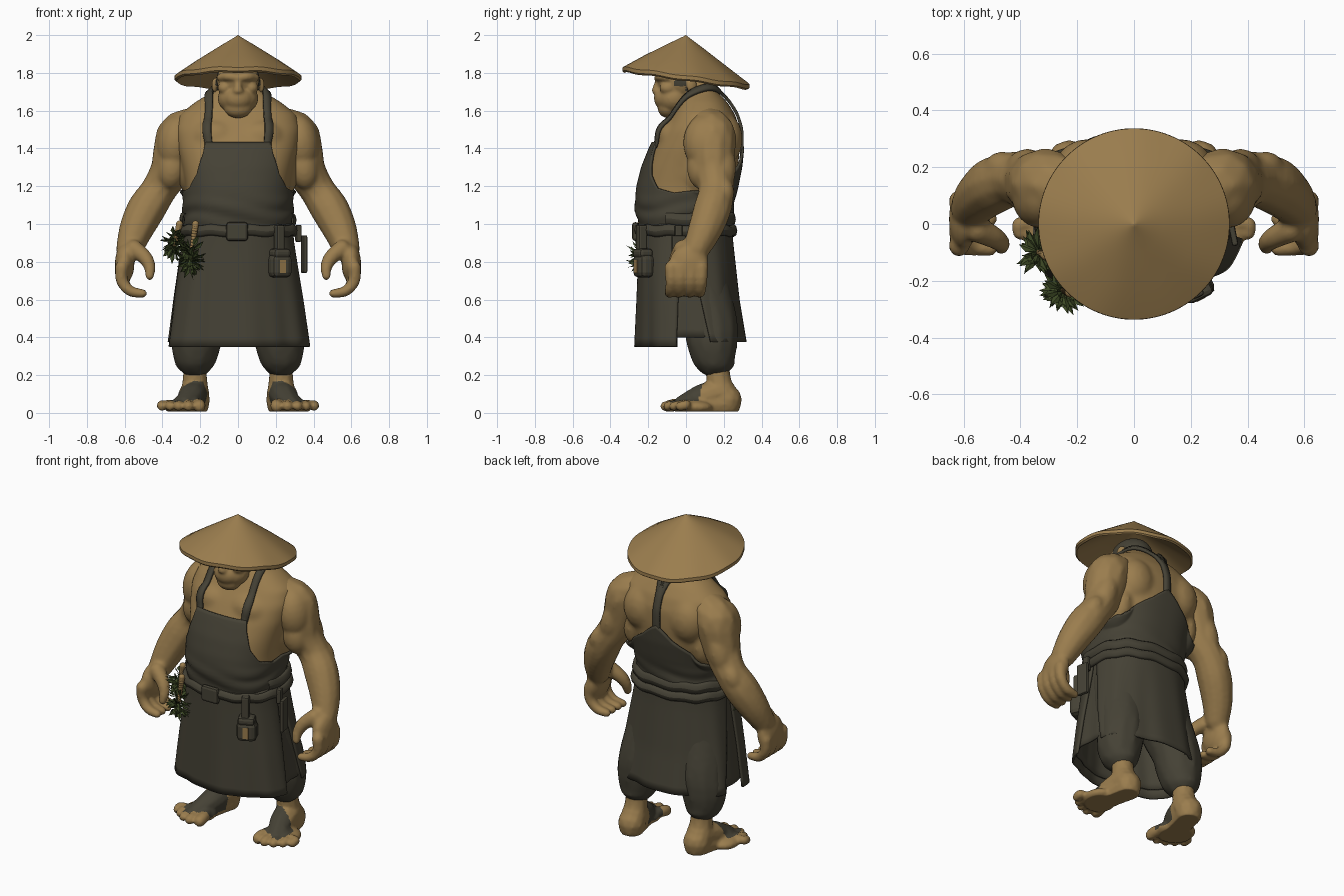
import bpy, bmesh, math, random
from mathutils import Vector, Matrix

if "Cube" in bpy.data.objects:
    bpy.data.objects.remove(bpy.data.objects["Cube"])
random.seed(4)

def material(name, col):
    m = bpy.data.materials.new(name)
    m.diffuse_color = (*col, 1)
    m.use_nodes = True
    m.node_tree.nodes["Principled BSDF"].inputs["Base Color"].default_value = m.diffuse_color
    return m
TAN = material("tan skin and straw", (0.325, 0.205, 0.076))
DARK = material("dark cloth", (0.06, 0.054, 0.036))
GREEN = material("leaf green", (0.045, 0.065, 0.018))

def finish(name, bm, *mats, smooth=True):
    me = bpy.data.meshes.new(name)
    bm.to_mesh(me)
    bm.free()
    ob = bpy.data.objects.new(name, me)
    bpy.context.collection.objects.link(ob)
    for m in mats:
        me.materials.append(m)
    if smooth:
        me.shade_smooth()
    return ob

def mod(ob, kind, **kw):
    m = ob.modifiers.new(kind, kind)
    for k, v in kw.items():
        setattr(m, k, v)

def bake(ob):
    me = bpy.data.meshes.new_from_object(ob.evaluated_get(bpy.context.evaluated_depsgraph_get()))
    ob.modifiers.clear()
    ob.data = me
    me.shade_smooth()

def ball(bm, loc, rad, rot=(0, 0, 0)):
    turn = Matrix.Rotation(rot[2], 4, 'Z') @ Matrix.Rotation(rot[1], 4, 'Y') @ Matrix.Rotation(rot[0], 4, 'X')
    bmesh.ops.create_icosphere(bm, subdivisions=3, radius=1,
                               matrix=Matrix.Translation(loc) @ turn @ Matrix.Diagonal((*rad, 1)))

def spline(pts, n):
    """Catmull-Rom through tuples of any size."""
    P = [Vector(p) for p in pts]
    P = [P[0]] + P + [P[-1]]
    out = []
    for i in range(1, len(P) - 2):
        a, b, c, d = P[i - 1:i + 3]
        for k in range(n):
            t = k / n
            out.append(0.5 * (2 * b + (c - a) * t + (2 * a - 5 * b + 4 * c - d) * t * t + (3 * b - a - 3 * c + d) * t ** 3))
    return out + [P[-2]]

def chain(bm, pts, n=5):
    for p in spline(pts, n):
        bmesh.ops.create_icosphere(bm, subdivisions=2, radius=p[3], matrix=Matrix.Translation(p[:3]))

def organic(name, bm, voxel, mirror=False, smooth=4, mats=(TAN,)):
    ob = finish(name, bm, *mats)
    if mirror:
        mod(ob, 'MIRROR', use_mirror_merge=False)
    mod(ob, 'REMESH', mode='VOXEL', voxel_size=voxel)
    mod(ob, 'SMOOTH', factor=0.5, iterations=smooth)
    bake(ob)
    ob.data.materials.clear()
    for m in mats:
        ob.data.materials.append(m)
    return ob

def lerp(table, z):
    if z <= table[0][0]:
        return table[0][1:]
    for a, b in zip(table, table[1:]):
        if z <= b[0]:
            t = (z - a[0]) / (b[0] - a[0])
            return [p + (q - p) * t for p, q in zip(a[1:], b[1:])]
    return table[-1][1:]

def around(table, phi, z, off=0.0):
    """Point on a superellipse section; phi runs from the front (-y)."""
    rx, yf, yb = lerp(table, z)
    s, c = math.sin(phi), math.cos(phi)
    e = 0.84
    return (math.copysign(abs(s) ** e, s) * (rx + off),
            (yf + yb) / 2 - math.copysign(abs(c) ** e, c) * ((yb - yf) / 2 + off), z)

def grid(bm, f, us, vs, closed=False, caps=False):
    rows = [[bm.verts.new(f(u, v)) for u in us] for v in vs]
    n = len(us)
    for a, b in zip(rows, rows[1:]):
        for i in range(n if closed else n - 1):
            j = (i + 1) % n
            bm.faces.new((a[i], a[j], b[j], b[i]))
    if caps:
        bm.faces.new(rows[0][::-1])
        bm.faces.new(rows[-1])

def degs(a, b, step):
    n = round((b - a) / step)
    return [math.radians(a + (b - a) * i / n) for i in range(n + 1)]
def steps(a, b, n):
    return [a + (b - a) * i / n for i in range(n + 1)]
CIRCLE = degs(0, 357, 3)

# Torso: lofted sections plus chest and back muscles   (z, half width, front y, back y)
BODY = [(0.85, .26, -.21, .22), (1.0, .265, -.23, .22), (1.1, .27, -.25, .23), (1.2, .275, -.24, .255),
        (1.3, .295, -.215, .275), (1.4, .32, -.175, .285), (1.5, .335, -.125, .285), (1.58, .31, -.075, .26),
        (1.65, .22, -.035, .215), (1.7, .135, -.01, .165), (1.76, .095, -.02, .13)]
bm = bmesh.new()
grid(bm, lambda u, v: around(BODY, u, v), CIRCLE, steps(.85, 1.76, 40), True, True)
for s in (-1, 1):
    ball(bm, (s * .12, -.07, 1.46), (.12, .08, .09))
    ball(bm, (s * .16, .2, 1.45), (.12, .1, .14))
    ball(bm, (s * .24, .1, 1.3), (.085, .14, .16))
torso = organic("torso", bm, .014, smooth=8)

# Arms with hands, mirrored
bm = bmesh.new()
chain(bm, [(.24, .12, 1.5, .12), (.305, .14, 1.465, .127), (.332, .14, 1.38, .122), (.36, .145, 1.28, .108),
           (.42, .16, 1.18, .096), (.485, .14, 1.08, .103), (.54, .1, .97, .092), (.575, .055, .87, .073)], 6)
ball(bm, (.33, .1, 1.43), (.1, .115, .15), (0, -.15, 0))
ball(bm, (.345, .085, 1.3), (.08, .08, .12), (0, -.2, 0))
ball(bm, (.375, .19, 1.3), (.07, .075, .14), (0, -.3, 0))
ball(bm, (.465, .2, 1.17), (.055, .055, .08), (0, -.5, 0))
ball(bm, (.6, .015, .79), (.052, .105, .105))
for y in (-.078, -.028, .028, .082):
    chain(bm, [(.615, y, .77, .038), (.615, y, .70, .033), (.57, y - .005, .645, .03), (.505, y - .01, .632, .026)])
chain(bm, [(.55, -.02, .87, .048), (.49, -.05, .82, .04), (.467, -.07, .77, .032), (.468, -.085, .725, .025)])
organic("arms", bm, .011, True, 7)

# Feet with toes; the wrap over the instep is coloured by position
bm = bmesh.new()
chain(bm, [(.228, .165, .32, .068), (.228, .17, .2, .066), (.228, .185, .12, .075), (.228, .215, .07, .082)])
chain(bm, [(.228, .19, .11, .078), (.245, .1, .085, .075), (.265, .03, .06, .062), (.28, -.02, .045, .048)])
chain(bm, [(.228, .215, .05, .078), (.25, .12, .04, .072), (.275, .02, .035, .075)])
ball(bm, (.275, .02, .035), (.098, .1, .047))
ball(bm, (.315, .04, .03), (.075, .1, .038))
for x0, x, y, r in ((.22, .205, -.09, .034), (.26, .262, -.11, .027), (.3, .315, -.095, .026), (.33, .36, -.065, .025), (.35, .402, -.03, .026)):
    chain(bm, [(x0, .0, .045, r), (x, y + .03, .042, r), (x, y, .035, r)], 4)
feet = organic("feet", bm, .009, True, 3, (TAN, DARK))
for v in feet.data.vertices:
    v.co.z = max(v.co.z, .008)
for p in feet.data.polygons:
    x, y, z = p.center
    p.material_index = int(z > .035 + max(0, abs(x) - .28) * .4 and -.055 < y + (abs(x) - .25) * .4 < .1 and z < .17)

# Trousers, gathered below the knee
bm = bmesh.new()
chain(bm, [(.13, .03, .85, .17), (.17, .08, .65, .16), (.205, .13, .48, .145), (.222, .137, .38, .138),
           (.228, .145, .31, .12), (.228, .16, .285, .1)])
ball(bm, (.228, .16, .26), (.095, .1, .04))
organic("trousers", bm, .015, True, mats=(DARK,))

# Head, ears and face; hair coloured at the back
bm = bmesh.new()
ball(bm, (0, -.02, 1.76), (.116, .135, .115))
ball(bm, (0, -.065, 1.665), (.108, .095, .085))
ball(bm, (0, -.095, 1.615), (.075, .055, .055))
ball(bm, (0, -.105, 1.665), (.08, .065, .065))
ball(bm, (0, -.155, 1.705), (.03, .026, .02))
chain(bm, [(0, -.145, 1.75, .02), (0, -.158, 1.715, .022)])
chain(bm, [(0, .09, 1.6, .11), (0, .04, 1.7, .1)])
for s in (-1, 1):
    chain(bm, [(0, -.147, 1.772, .022), (s * .05, -.14, 1.78, .024), (s * .092, -.1, 1.775, .022)])
    ball(bm, (s * .07, -.095, 1.72), (.038, .045, .035))
    ball(bm, (s * .122, .03, 1.735), (.016, .03, .042), (0, 0, s * .3))
head = organic("head", bm, .0085, smooth=4, mats=(TAN, DARK))
for p in head.data.polygons:
    x, y, z = p.center
    ear = abs(x) > .113 and .0 < y < .07 and z < 1.775
    p.material_index = int(not ear and z > 1.66 and (y > .0 or (z > 1.73 and y > -.06)))

# Conical straw hat, tilted back
HAT = [(.0005, 2.0), (.012, 1.992), (.1, 1.938), (.22, 1.862), (.325, 1.793), (.336, 1.785), (.337, 1.765), (.328, 1.757), (.2, 1.84), (.0005, 1.96)]
bm = bmesh.new()
grid(bm, lambda u, p: (p[0] * math.cos(u), p[0] * math.sin(u),
     p[1] - .14 * p[0] * math.sin(u) + .003 * math.sin(9 * u) * (p[0] > .3)), CIRCLE, HAT, True, True)
hat = finish("straw_hat", bm, TAN)
bpy.context.view_layer.objects.active = hat
hat.select_set(True)
bpy.ops.object.shade_smooth_by_angle(angle=math.radians(40))

# Apron bib: wraps the body, cut low under the arms and rising at the back
TOP = [(0, 1.43), (26, 1.43), (30, 1.37), (42, 1.26), (58, 1.19), (80, 1.165), (110, 1.19), (140, 1.25), (165, 1.33), (180, 1.41)]
def bib(u, t):
    top = lerp(TOP, abs(math.degrees(u)))[0]
    z = .95 + (top - .95) * t
    fold = .006 * math.sin(z * 60 + 3 * math.sin(2 * u)) * max(0, 1 - abs(z - 1.05) / .12)
    return around(BODY, u, z, .016 + fold)
bm = bmesh.new()
grid(bm, bib, degs(-180, 178, 2), steps(0, 1, 24), True)
ob = finish("apron_bib", bm, DARK)
mod(ob, 'SHRINKWRAP', target=torso, wrap_method='NEAREST_SURFACEPOINT', wrap_mode='OUTSIDE', offset=.012)
mod(ob, 'SOLIDIFY', thickness=.014, offset=0)

# Apron straps: over the shoulders, joining down the spine
path = spline([(.155, -.17, 1.41), (.157, -.12, 1.5), (.152, -.04, 1.62), (.14, .05, 1.69), (.1, .13, 1.715),
               (.035, .19, 1.69), (.004, .25, 1.61), (0, .3, 1.5), (0, .3, 1.34)], 8)
def strap(i, w):
    p = path[i]
    t = path[min(i + 1, len(path) - 1)] - path[max(i - 1, 0)]
    return p + t.cross(p - Vector((0, .08, 1.5))).normalized() * w
bm = bmesh.new()
grid(bm, strap, range(len(path)), (-.022, 0, .022))
ob = finish("apron_straps", bm, DARK)
mod(ob, 'MIRROR', use_mirror_merge=False)
mod(ob, 'SHRINKWRAP', target=torso, wrap_mode='ABOVE_SURFACE', offset=.012)
mod(ob, 'SOLIDIFY', thickness=.016, offset=0)

# Skirt: inner layer plus front and back panels
SKIRT = [(.34, .372, -.25, .305), (.6, .335, -.242, .265), (.9, .285, -.235, .235), (1.0, .275, -.235, .23)]
def skirt(name, a, b, bottom, off, sway=0):
    def f(u, t):
        z = 1.0 + (bottom - 1.0) * t
        mid = math.radians((a + b) / 2)
        w = mid + (u - mid) * (1 + sway * (1 - t))     # panels close towards the waist
        return around(SKIRT, w, z, off + .009 * t * math.sin(6 * w + 1) + .003 * t * math.sin(15 * w))
    m = bmesh.new()
    grid(m, f, degs(a, b, 3), steps(0, 1, 14))
    mod(finish(name, m, DARK), 'SOLIDIFY', thickness=.012, offset=0)
skirt("skirt_inner", -180, 180, .4, -.008)
skirt("skirt_front_panel", -78, 78, .35, .008, .12)
skirt("skirt_back_panel", 108, 252, .375, .008, .25)

# Belt, rolled cloth behind it, and the buckle
def ring(name, z, off, r, h, a, b):
    m = bmesh.new()
    def f(u, v):
        x, y, _ = around(SKIRT, u, .97, off + r * math.cos(v))
        return x, y, z + h * math.sin(v) + .004 * math.sin(11 * u)
    grid(m, f, degs(a, b, 3), degs(0, 360, 45))
    finish(name, m, DARK)
ring("belt", .965, .022, .018, .03, -180, 180)
ring("cloth_roll", 1.025, .014, .018, .035, 70, 290)

def block(name, loc, size, mat=DARK, bevel=.01, rot=0):
    m = bmesh.new()
    bmesh.ops.create_cube(m, size=1, matrix=Matrix.Translation(loc) @ Matrix.Rotation(rot, 4, 'Z') @ Matrix.Diagonal((*size, 1)))
    ob = finish(name, m, mat, smooth=False)
    if bevel:
        mod(ob, 'BEVEL', width=bevel, segments=2)
    return ob
block("belt_buckle", (-.005, -.268, .96), (.115, .035, .1), bevel=.016)

# Pouch hanging from the belt, with a pale patch, and a side flap
block("pouch", (.222, -.225, .778), (.118, .085, .125), bevel=.028, rot=.45)
block("pouch_lid", (.222, -.228, .845), (.1, .08, .05), bevel=.018, rot=.45)
block("pouch_loop", (.218, -.235, .92), (.045, .05, .15), rot=.45)
block("pouch_patch", (.236, -.263, .775), (.034, .008, .07), TAN, 0, .45)
block("side_flap", (.35, -.04, .84), (.022, .075, .2), bevel=.008, rot=.2)
block("side_flap_loop", (.32, -.04, .95), (.03, .04, .09), bevel=.008, rot=.2)

# Herb bunches tucked into the belt
for name, c, top in (("herb_side", (-.335, -.1, .89), (-.31, -.11, 1.0)), ("herb_front", (-.25, -.235, .82), (-.225, -.24, 1.0))):
    bm = bmesh.new()
    chain(bm, [(*c, .01), (*top, .019)], 14)
    finish(name + "_stems", bm, TAN)
    bm = bmesh.new()
    for i in range(75):
        d = Vector((random.gauss(-.1, 1), random.gauss(-.1, 1), random.gauss(-.25, .9))).normalized()
        s = d.cross(Vector((random.random(), random.random(), 1))).normalized()
        n, L = d.cross(s), random.uniform(.06, .088)
        o = Vector(c) + Vector((0, 0, random.uniform(-.03, .05))) + d * .01
        a, b, e, g, k = (bm.verts.new(q) for q in (o, o + d * L * .55 + s * .015 + n * .006, o + d * L,
                                                  o + d * L * .55 - s * .015 + n * .006, o + d * L * .5))
        for tri in ((a, b, k), (b, e, k), (e, g, k), (g, a, k)):
            bm.faces.new(tri)
    finish(name + "_leaves", bm, GREEN, smooth=False)
